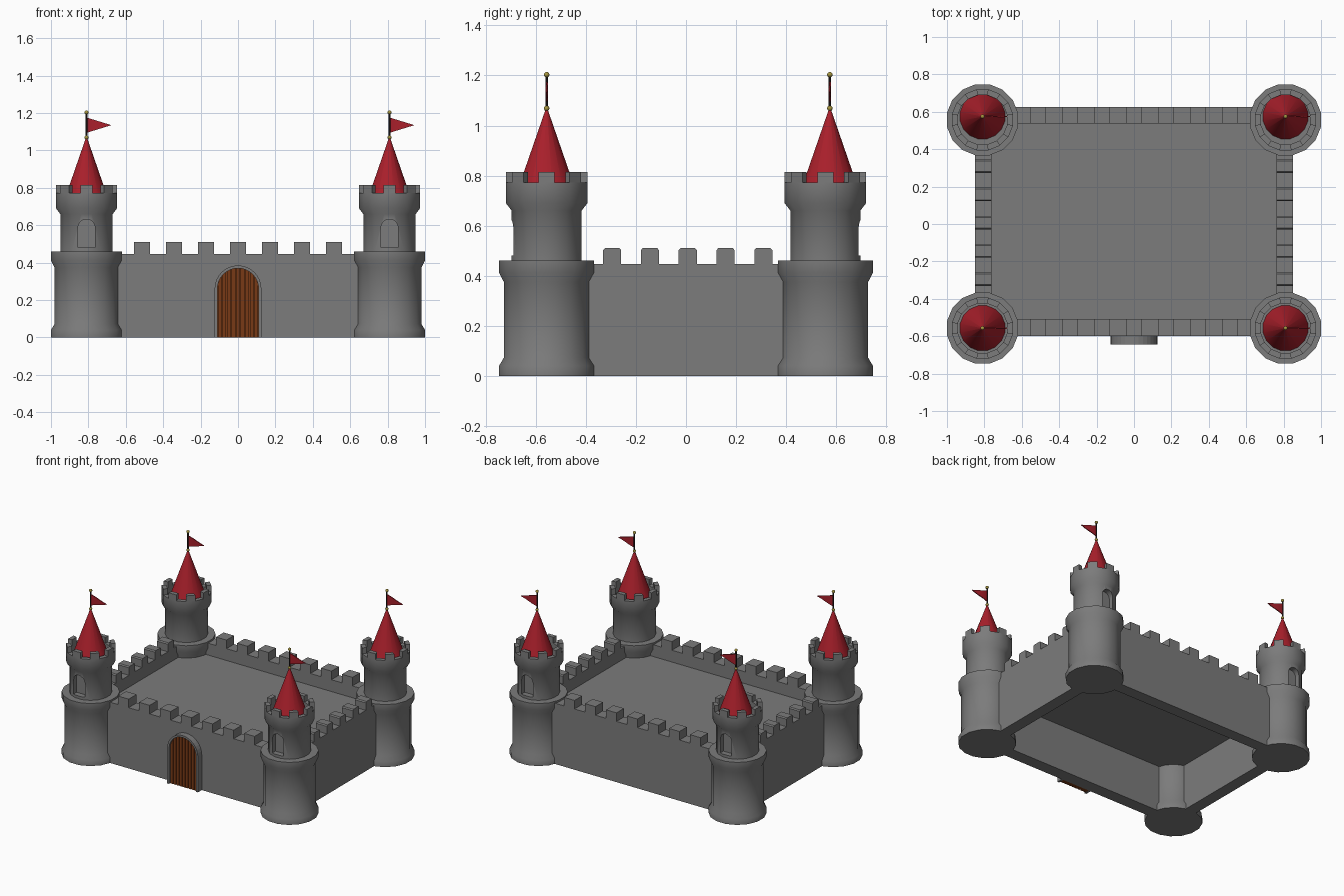
import bpy, bmesh
from math import pi, cos, sin, sqrt, radians

if "Cube" in bpy.data.objects:
    bpy.data.objects.remove(bpy.data.objects["Cube"])

N = 16
FIX = 1 / cos(pi / N)          # apothem -> corner radius


def material(name, rgb):
    m = bpy.data.materials.new(name)
    m.diffuse_color = (*rgb, 1)
    m.use_nodes = True
    m.node_tree.nodes["Principled BSDF"].inputs["Base Color"].default_value = m.diffuse_color
    return m


STONE = material("stone", (0.2, 0.2, 0.2))
RED = material("red", (0.4, 0.014, 0.024))
BROWN = material("brown", (0.19, 0.042, 0.008))
DARK = material("dark", (0.02, 0.015, 0.015))
GOLD = material("gold", (0.38, 0.3, 0.05))


def finish(name, bm, mat=STONE, smooth=False):
    bmesh.ops.recalc_face_normals(bm, faces=bm.faces)
    me = bpy.data.meshes.new(name)
    bm.to_mesh(me)
    bm.free()
    ob = bpy.data.objects.new(name, me)
    bpy.context.collection.objects.link(ob)
    me.materials.append(mat)
    if smooth:
        bpy.ops.object.select_all(action='DESELECT')
        ob.select_set(True)
        bpy.context.view_layer.objects.active = ob
        bpy.ops.object.shade_smooth_by_angle(angle=radians(40))
    return ob


def corner(r, i, z, n=N):
    a = 2 * pi * (i + 0.5) / n - pi / 2
    return (r * cos(a), r * sin(a), z)


def lathe(name, profile, mat=STONE, n=N):
    """Closed turned solid; profile goes from axis to axis."""
    bm = bmesh.new()
    rings = []
    for r, z in profile:
        if r == 0:
            rings.append([bm.verts.new((0, 0, z))] * n)
        else:
            rings.append([bm.verts.new(corner(r / cos(pi / n), i, z, n)) for i in range(n)])
    for a, b in zip(rings, rings[1:]):
        for i in range(n):
            j = (i + 1) % n
            bm.faces.new(list(dict.fromkeys((a[i], a[j], b[j], b[i]))))
    return finish(name, bm, mat, True)


def prism(name, pts, y0, y1, mat=STONE):
    """Outline in x,z pushed along y."""
    bm = bmesh.new()
    a = [bm.verts.new((x, y0, z)) for x, z in pts]
    b = [bm.verts.new((x, y1, z)) for x, z in pts]
    bm.faces.new(a)
    bm.faces.new(b)
    for i in range(len(pts)):
        j = (i + 1) % len(pts)
        bm.faces.new((a[i], a[j], b[j], b[i]))
    return finish(name, bm, mat)


def box(name, x0, x1, y0, y1, z0, z1):
    return prism(name, [(x0, z0), (x1, z0), (x1, z1), (x0, z1)], y0, y1)


def arch(w, z0, top, n=16):
    """Round-headed outline of half width w, open at the bottom edge."""
    zc = top - w
    return [(w, z0)] + [(w * cos(pi * i / n), zc + w * sin(pi * i / n))
                        for i in range(n + 1)] + [(-w, z0)]


# tower body with arched window recess
tower = lathe("tower", [(0, 0), (.19, 0), (.19, .04), (.171, .072), (.171, .375), (.19, .412),
                        (.19, .46), (.14, .46), (.14, .66), (.163, .69), (.163, .772),
                        (.132, .772), (.132, .73), (0, .73)])
cutter = prism("window_cutter", arch(.045, .48, .632), -.25, -.10)
cutter.hide_render = True
mod = tower.modifiers.new("window", 'BOOLEAN')
mod.object = cutter
mod.solver = 'EXACT'
bpy.context.view_layer.objects.active = tower
bpy.ops.object.modifier_apply(modifier=mod.name)
bpy.data.objects.remove(cutter)

# crown merlons on every other facet
bm = bmesh.new()
for k in range(0, N, 2):
    v = [[bm.verts.new(corner(r * FIX, i, z)) for r, i in
          ((.132, k - 1), (.163, k - 1), (.163, k), (.132, k))] for z in (.772, .815)]
    bm.faces.new(v[1])
    for i in range(4):
        j = (i + 1) % 4
        bm.faces.new((v[0][i], v[0][j], v[1][j], v[1][i]))
crown = finish("tower_merlons", bm)

# roof, pole, finials
roof = lathe("roof", [(0, .73), (.12, .73), (.004, 1.065), (0, 1.065)], RED)
pole = lathe("flag_pole", [(0, 1.05), (.005, 1.05), (.005, 1.2), (0, 1.2)], DARK, 8)
finials = []
for z in (1.069, 1.203):
    bm = bmesh.new()
    bmesh.ops.create_uvsphere(bm, u_segments=12, v_segments=8, radius=.011)
    bmesh.ops.translate(bm, verts=bm.verts, vec=(0, 0, z))
    finials.append(finish("finial", bm, GOLD, True))

# gently waving pennant
bm = bmesh.new()
cols = []
for i in range(9):
    t = i / 8
    h, y = .04 * (1 - t) + .001, .002 * sin(t * 2 * pi)
    cols.append([bm.verts.new((.13 * t, y + d, 1.135 + s * h))
                 for d, s in ((-.003, -1), (.003, -1), (.003, 1), (-.003, 1))])
for a, b in zip(cols, cols[1:]):
    for i in range(4):
        j = (i + 1) % 4
        bm.faces.new((a[i], a[j], b[j], b[i]))
bm.faces.new(cols[0])
bm.faces.new(cols[-1])
flag = finish("flag", bm, RED, True)

# place the four towers; the back ones are turned so windows face out
TX, TY = .81, .557
stone, tops = [tower, crown], [roof, pole, flag] + finials
for sx, sy in ((-1, -1), (1, -1), (-1, 1), (1, 1)):
    for ob in stone + tops:
        c = ob if (sx, sy) == (1, 1) else ob.copy()
        if c is not ob:
            bpy.context.collection.objects.link(c)
        c.location = (sx * TX, sy * TY, 0)
        if ob in stone:
            c.rotation_euler.z = pi if sy > 0 else 0
        elif sy > 0:
            c.location.y += .018

# walls and raised courtyard floor, hollow underneath
H = .447
X0, X1 = .762, .85
F0, F1, B0, B1 = -.60, -.508, .538, .625
box("front_wall", -X1, X1, F0, F1, 0, H)
box("back_wall", -X1, X1, B0, B1, 0, H)
for s in (-1, 1):
    a, b = sorted((s * X0, s * X1))
    box("side_wall", a, b, F1, B0, 0, H)
    for i in range(-2, 3):
        # side merlon with softened top corners
        m = prism("side_merlon", [(-.036, H), (.036, H), (.036, .502), (.029, .51),
                                  (-.029, .51), (-.036, .502)], -(X1 - X0) / 2, (X1 - X0) / 2)
        m.rotation_euler.z = pi / 2
        m.location = ((a + b) / 2, .007 + .151 * i, 0)
box("courtyard_floor", -X0, X0, F1, B0, .342, .36)
for i in range(-3, 4):
    x = .171 * i
    box("front_merlon", x - .0425, x + .0425, F0, F1, H, .51)
    box("back_merlon", x - .0425, x + .0425, B0, B1, H, .51)

# gate frame and door planks
outer, inner = arch(.125, 0, .385), arch(.11, 0, .37)
prism("gate_frame", outer + inner[::-1], -.645, F0 + .002)
prism("door_panel", inner, -.618, F0 + .002, BROWN)
P = 9
pw = .22 / P
for k in range(P):
    xa = -.11 + k * pw + .002
    xb = xa + pw - .004
    head = [xb + (xa - xb) * i / 3 for i in range(4)]
    pts = [(xa, 0), (xb, 0)] + [(x, .26 + sqrt(max(0, .11 ** 2 - x * x))) for x in head]
    prism("door_plank", pts, -.632, -.616, BROWN)
